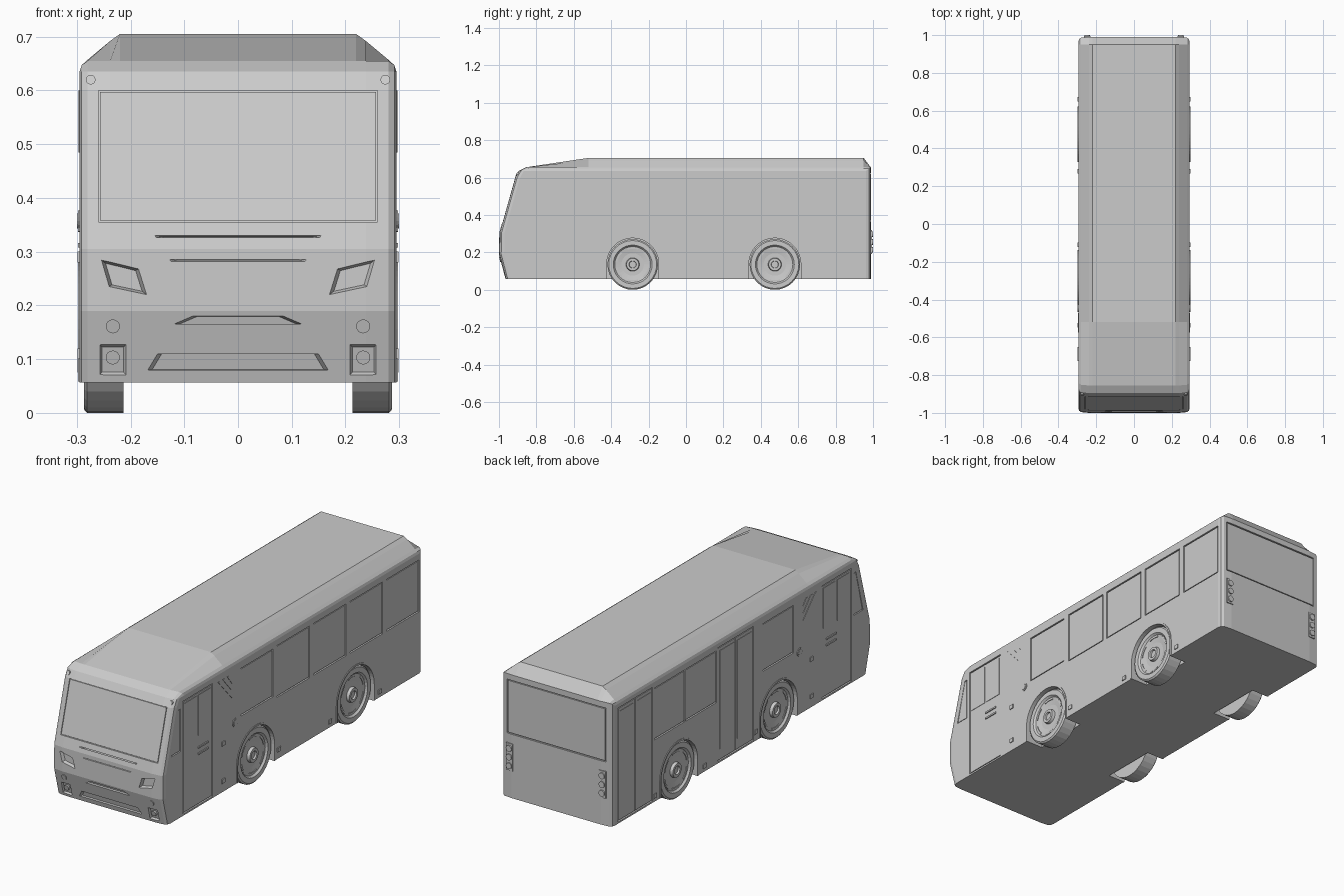
import bpy, bmesh, math

if "Cube" in bpy.data.objects:
    bpy.data.objects.remove(bpy.data.objects["Cube"])

HALF, BACK = 0.295, 0.99
parts = {}          # one bmesh per named part

# Side outline of the body (y, z), front bottom to rear bottom
OUTLINE = [(-.965, .057), (-1.0, .19), (-.998, .305), (-.915, .60), (-.895, .635),
           (-.855, .655), (-.52, .705), (.95, .705), (BACK, .652), (BACK, .057)]
# Lengthwise slices: x, roof height limit, corner inset
SLICES = [(HALF, .635, .028), (.291, .647, .012), (.28, .657, .004), (.238, .692, 0), (.22, .705, 0)]


def get(part):
    return parts.setdefault(part, bmesh.new())


def front_y(z):
    for (y0, z0), (y1, z1) in zip(OUTLINE, OUTLINE[1:]):
        if z0 <= z <= z1:
            return y0 + (y1 - y0) * (z - z0) / (z1 - z0)
    return OUTLINE[0][0]


# Placement on each face: u across, v up, d outward
def on_front(u, v, d):
    return (u, front_y(v) - d, v)


def on_back(u, v, d):
    return (u, BACK + d, v)


def on_side(s):
    return lambda u, v, d: (s * (HALF + d), u, v)


def prism(part, pts, place, d0, d1, shrink=1.0):
    """Solid from outline pts, from depth d0 (outer) to d1, tapering at d1."""
    bm = get(part)
    cu = sum(p[0] for p in pts) / len(pts)
    cv = sum(p[1] for p in pts) / len(pts)
    a = [bm.verts.new(place(u, v, d0)) for u, v in pts]
    b = [bm.verts.new(place(cu + (u - cu) * shrink, cv + (v - cv) * shrink, d1)) for u, v in pts]
    bm.faces.new(a)
    bm.faces.new(b[::-1])
    for i in range(len(pts)):
        j = (i + 1) % len(pts)
        bm.faces.new((a[j], a[i], b[i], b[j]))


def rect(u0, u1, v0, v1):
    return [(u0, v0), (u1, v0), (u1, v1), (u0, v1)]


def arc(u, v, r, a0, a1, n):
    return [(u + r * math.cos(a0 + (a1 - a0) * i / n), v + r * math.sin(a0 + (a1 - a0) * i / n))
            for i in range(n + 1)]


def circle(u, v, r, n=16):
    return arc(u, v, r, 0, 2 * math.pi, n)[:-1]


def inset(pts, m):
    cu = sum(p[0] for p in pts) / len(pts)
    cv = sum(p[1] for p in pts) / len(pts)
    return [(u - math.copysign(m, u - cu), v - math.copysign(m, v - cv)) for u, v in pts]


def panel(part, pts, place, gap=.005):
    """Recess in the body with a panel in it, leaving a seam."""
    prism("cutter", pts, place, .02, -.008)
    prism(part, inset(pts, gap), place, -.002, -.012)


# Body shell
bm = get("body")
stations = [(-x, c, i) for x, c, i in SLICES] + SLICES[::-1]
rings = []
for x, cap, ins in stations:
    ring = []
    for k, (y, z) in enumerate(OUTLINE):
        y += ins if k < 6 else (-ins if k > 7 else 0)
        ring.append(bm.verts.new((x, y, min(z, cap))))
    rings.append(ring)
n = len(OUTLINE)
for r0, r1 in zip(rings, rings[1:]):
    for i in range(n):
        j = (i + 1) % n
        bm.faces.new((r0[i], r0[j], r1[j], r1[i]))
bm.faces.new(rings[0][::-1])
bm.faces.new(rings[-1])

# Windscreen, rear window and rear lower panel
panel("windscreen", rect(-.26, .26, .355, .60), on_front, .003)
panel("rear_window", rect(-.265, .265, .365, .625), on_back)

# Front air intakes
prism("cutter", [(-.155, .33), (-.125, .282), (.125, .282), (.155, .33)], on_front, .0005, -.018, .9)
prism("cutter", [(-.085, .18), (-.12, .165), (.12, .165), (.085, .18)], on_front, .0005, -.012, .9)
prism("cutter", [(-.15, .11), (-.168, .08), (.168, .08), (.15, .11)], on_front, .0005, -.012, .95)

for s in (1, -1):
    # Headlights, fog lamps, upper marker lamps
    prism("cutter", [(s * u, v) for u, v in ((.255, .285), (.185, .268), (.17, .22), (.24, .235))],
          on_front, .0005, -.016, .8)
    prism("cutter", rect(s * .233 - .025, s * .233 + .025, .07, .128), on_front, .0005, -.010, .8)
    prism("fog_lamps", circle(s * .233, .103, .013), on_front, 0, -.02)
    prism("fog_lamps", circle(s * .233, .161, .013), on_front, .004, -.01)
    prism("marker_lamps", circle(s * .274, .62, .009, 12), on_front, .003, -.02)
    # Tail lights
    prism("tail_lights", rect(s * .248 - .018, s * .248 + .018, .19, .32), on_back, .004, -.01)
    for z in (.213, .255, .297):
        prism("tail_lights", circle(s * .248, z, .015), on_back, .01, 0)

    # Features shared by both sides
    side = on_side(s)
    panel("quarter_windows", [(-.93, .375), (-.86, .375), (-.86, .58), (-.875, .58)], side, .004)
    panel("front_doors", rect(-.84, -.615, .065, .61), side)
    for y0 in (-.828, -.722):
        prism("door_windows", rect(y0, y0 + .095, .40, .595), side, 0, -.01)
    for z in (.312, .342):
        prism("door_handles", rect(-.725, -.65, z - .004, z + .004), side, .003, -.01)
    prism("filler_caps", circle(-.445, .357, .02), side, .003, -.005)
    prism("filler_caps", circle(-.445, .357, .014), side, .005, 0)
    for k in range(3):      # slanted vent slats
        y = -.575 + .035 * k
        prism("vent_slats", [(y, .60), (y + .012, .60), (-.47, .50 + .035 * k), (-.47, .485 + .035 * k)],
              side, .002, -.005)
    for y, z in ((-.535, .29), (-.535, .11), (-.11, .10), (.28, .085), (.66, .085)):
        prism("side_markers", rect(y - .012, y + .012, z - .01, z + .01), side, .004, -.005)

    # Wheels with arches and lips
    for wy in (-.285, .475):
        def arch(r, k=24):
            return [(wy + r, .05)] + arc(wy, .137, r, 0, math.pi, k) + [(wy - r, .05)]
        prism("cutter", arch(.139), side, .03, -.09)
        lip = [(u, max(v, .058)) for u, v in arch(.147)] + [(u, max(v, .058)) for u, v in arch(.139)[::-1]]
        prism("arch_lips", lip, side, .003, -.003)
        wb = get("wheels")
        profile = [(.135, .213), (.135, .281), (.128, .287), (.104, .287), (.096, .278), (.06, .272),
                   (.036, .272), (.033, .286), (.02, .286), (.018, .278)]
        loops = [[wb.verts.new((s * x, u, v)) for u, v in circle(wy, .135, r, 32)] for r, x in profile]
        for l0, l1 in zip(loops, loops[1:]):
            for i in range(32):
                j = (i + 1) % 32
                wb.faces.new((l0[i], l0[j], l1[j], l1[i]))
        wb.faces.new(loops[0])
        wb.faces.new(loops[-1])
        for k in range(6):  # raised rim segments
            a = k * math.pi / 3 + .2
            seg = arc(wy, .135, .092, a, a + .65, 5) + arc(wy, .135, .084, a + .65, a, 5)
            prism("rim_segments", seg, side, -.016, -.023)

# Right side windows
right, left = on_side(1), on_side(-1)
panel("side_windows", rect(-.40, -.155, .37, .60), right)
for y in (-.125, .153, .432, .71):
    panel("side_windows", rect(y, y + .25, .355, .605), right)

# Left side windows and the two double doors
panel("side_windows", rect(-.40, -.165, .37, .60), left)
for y in (.19, .43):
    panel("side_windows", rect(y, y + .232, .355, .605), left)
for y0, y1 in ((-.095, .178), (.675, .94)):
    mid = (y0 + y1) / 2
    prism("cutter", rect(y0, y1, .065, .615), left, .02, -.008)
    for a, b in ((y0 + .005, mid - .002), (mid + .002, y1 - .005)):
        prism("passenger_doors", rect(a, b, .07, .61), left, -.002, -.012)
        prism("door_windows", rect(a + .012, b - .012, .12, .595), left, 0, -.01)

# Turn every part into an object
objects = {}
for name, bm in parts.items():
    bmesh.ops.recalc_face_normals(bm, faces=bm.faces)
    mesh = bpy.data.meshes.new(name)
    bm.to_mesh(mesh)
    bm.free()
    objects[name] = bpy.data.objects.new(name, mesh)
    bpy.context.collection.objects.link(objects[name])

# Cut recesses and wheel arches from the body
cutter = objects["cutter"]
cutter.hide_render = True
cutter.hide_viewport = True
cutter.display_type = 'WIRE'
mod = objects["body"].modifiers.new("recesses", 'BOOLEAN')
mod.operation = 'DIFFERENCE'
mod.solver = 'EXACT'
mod.object = cutter
